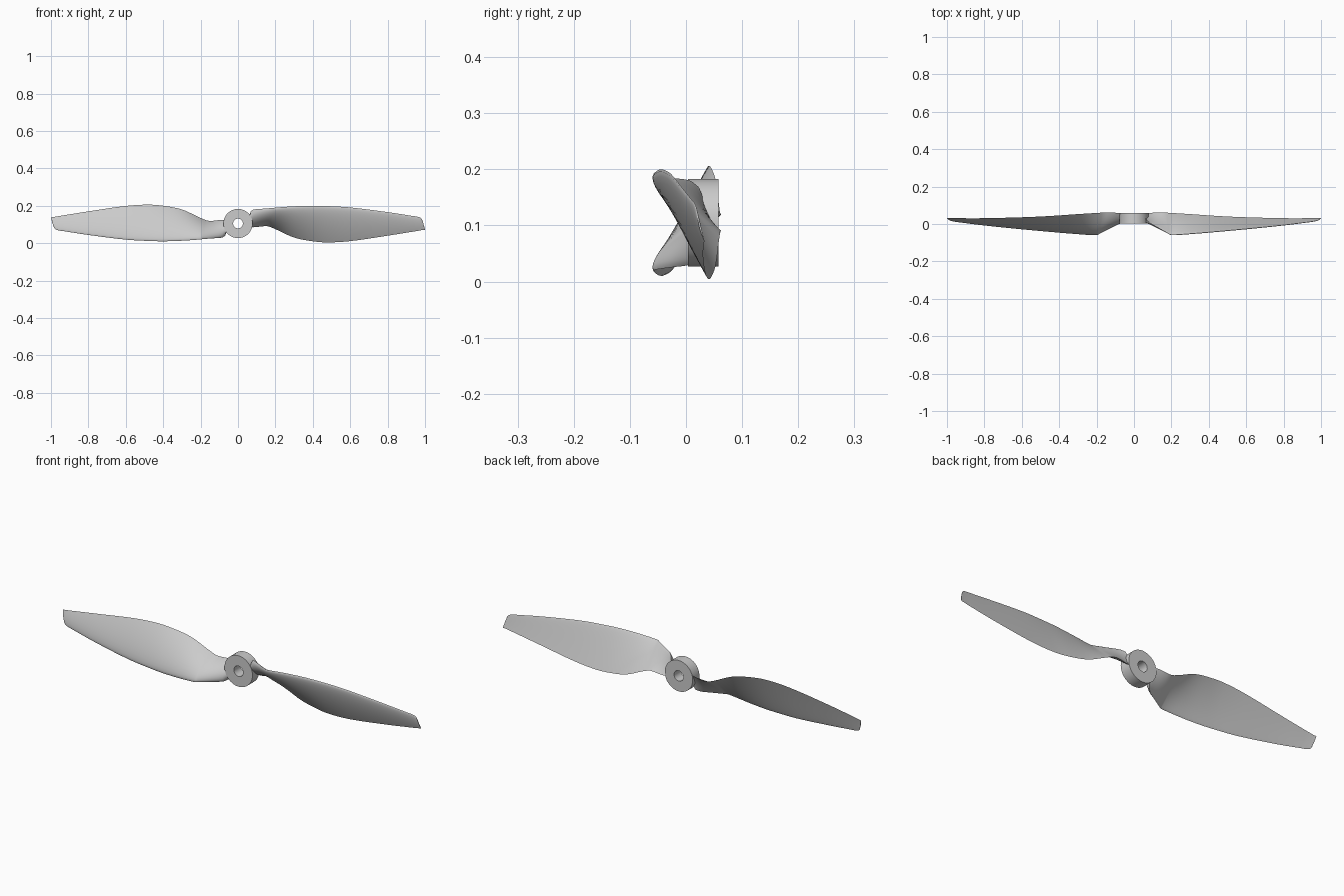
import bpy, bmesh, math
from mathutils import Vector

if "Cube" in bpy.data.objects:
    bpy.data.objects.remove(bpy.data.objects["Cube"])

CZ = 0.105  # height of the shaft axis


def make_object(name, bm, angle=35):
    bmesh.ops.recalc_face_normals(bm, faces=bm.faces)
    me = bpy.data.meshes.new(name)
    bm.to_mesh(me)
    bm.free()
    ob = bpy.data.objects.new(name, me)
    bpy.context.collection.objects.link(ob)
    bpy.ops.object.select_all(action='DESELECT')
    ob.select_set(True)
    bpy.context.view_layer.objects.active = ob
    bpy.ops.object.shade_smooth_by_angle(angle=math.radians(angle))
    return ob


# Hub: ring lathed around the y axis
def make_hub(r_in=0.026, r_out=0.078, y0=0.004, y1=0.058, n=64):
    bm = bmesh.new()
    rings = []
    for r, y in ((r_in, y0), (r_out, y0), (r_out, y1), (r_in, y1)):
        rings.append([bm.verts.new((r * math.cos(2 * math.pi * i / n), y,
                                    CZ + r * math.sin(2 * math.pi * i / n))) for i in range(n)])
    for a, b in zip(rings, rings[1:] + rings[:1]):
        for i in range(n):
            j = (i + 1) % n
            bm.faces.new((a[i], a[j], b[j], b[i]))
    return make_object("hub", bm)


# Blade stations: leading edge xyz, trailing edge xyz, thickness
STATIONS = [
    (.068, .020, .170, .045, .050, .090, .026),
    (.085, .006, .180, .080, .058, .085, .026),
    (.130, -.020, .184, .130, .062, .090, .025),
    (.183, -.050, .188, .165, .061, .089, .022),
    (.200, -.058, .190, .200, .059, .075, .021),
    (.300, -.052, .197, .300, .053, .030, .019),
    (.400, -.044, .200, .400, .046, .010, .017),
    (.480, -.037, .198, .480, .041, .004, .015),
    (.600, -.026, .191, .600, .036, .011, .013),
    (.800, -.006, .166, .800, .031, .040, .009),
    (.930, .010, .146, .950, .031, .064, .006),
    (.965, .015, .140, .985, .032, .070, .005),
    (.982, .019, .130, .996, .033, .071, .004),
    (.990, .023, .110, 1.00, .033, .072, .003),
]


def refine(rows, sub=5):
    """Smooth spline through the rows, with slopes taken over real span."""
    def slope(i):
        a, b = rows[max(i - 1, 0)], rows[min(i + 1, len(rows) - 1)]
        return [(q - p) / (b[0] - a[0]) for p, q in zip(a, b)]
    out = []
    for i in range(len(rows) - 1):
        p, q, m0, m1 = rows[i], rows[i + 1], slope(i), slope(i + 1)
        h = q[0] - p[0]
        for k in range(sub):
            t = k / sub
            out.append([(2*t**3 - 3*t*t + 1) * a + (t**3 - 2*t*t + t) * h * u
                        + (3*t*t - 2*t**3) * b + (t**3 - t*t) * h * v
                        for a, b, u, v in zip(p, q, m0, m1)])
    return out + [list(rows[-1])]


# Blade: cambered aerofoil sections lofted along the span
def make_blade(name, flip, n=14):
    bm = bmesh.new()
    rings = []
    for s in refine(STATIONS):
        le, te, th = Vector(s[0:3]), Vector(s[3:6]), s[6]
        d = te - le
        nrm = Vector((0, d.z, -d.y)).normalized()   # towards the front
        ring = []
        for k in range(2 * n):
            front = k <= n
            u = k / n if front else 2 - k / n
            u = (1 - math.cos(math.pi * u)) / 2
            bow = 4 * u * (1 - u)
            round_ = math.sqrt(max(u, 0)) * (1 - u) * 2.6
            off = th * (0.75 * round_ + 0.15 * bow) if front else -th * 0.2 * round_ + th * 0.15 * bow
            p = le + d * u + nrm * off
            if flip:   # half turn about the shaft
                p = Vector((-p.x, p.y, 2 * CZ - p.z))
            p.z = max(p.z, 0)
            ring.append(bm.verts.new(p))
        rings.append(ring)
    m = 2 * n
    for a, b in zip(rings, rings[1:]):
        for i in range(m):
            j = (i + 1) % m
            bm.faces.new((a[i], a[j], b[j], b[i]))
    bm.faces.new(rings[0])
    bm.faces.new(rings[-1])
    return make_object(name, bm, 40)


make_hub()
make_blade("blade_right", False)
make_blade("blade_left", True)
